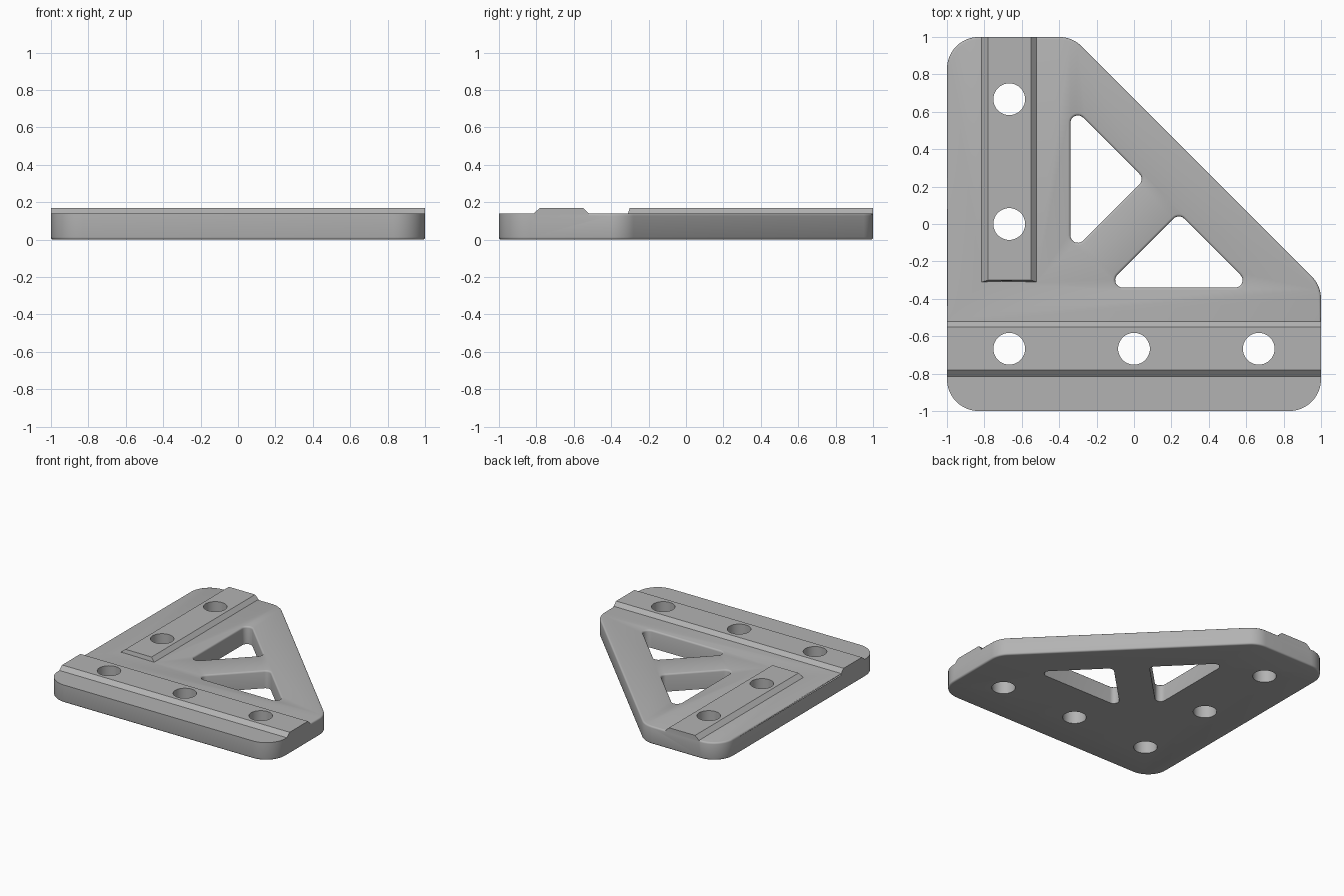
import bpy, bmesh, math
from mathutils import Vector

cube = bpy.data.objects.get("Cube")
if cube:
    bpy.data.objects.remove(cube, do_unlink=True)

grey = bpy.data.materials.new("plain grey")
grey.use_nodes = True
grey.diffuse_color = (0.45, 0.45, 0.45, 1)
grey.node_tree.nodes["Principled BSDF"].inputs["Base Color"].default_value = grey.diffuse_color

PLATE_TOP, RIDGE_TOP = 0.14, 0.17
EDGE = 0.013  # edge rounding


def rounded_ring(corners, radius, z, inset, steps=10):
    """Counter-clockwise convex outline with rounded corners; inset(point) shrinks it."""
    ring = []
    pts = [Vector(c) for c in corners]
    for i, p in enumerate(pts):
        a = (pts[i - 1] - p).normalized()
        b = (pts[(i + 1) % len(pts)] - p).normalized()
        half = a.angle(b) / 2
        centre = p + (a + b).normalized() * radius / math.sin(half)
        start = math.atan2(-a.x, a.y)
        start = math.atan2(a.x, -a.y)
        sweep = math.pi - 2 * half
        for k in range(steps + 1):
            t = start + sweep * k / steps
            # outward normal of the incoming edge, turned towards the outgoing one
            ring.append((*(centre + (radius - inset(p)) * Vector((math.cos(t), math.sin(t)))), z))
    return ring


def loft(name, rings):
    bm = bmesh.new()
    rows = [[bm.verts.new(co) for co in ring] for ring in rings]
    n = len(rows[0])
    for low, high in zip(rows, rows[1:]):
        for i in range(n):
            j = (i + 1) % n
            bm.faces.new((low[i], low[j], high[j], high[i]))
    bm.faces.new(rows[0][::-1])
    bm.faces.new(rows[-1])
    bmesh.ops.recalc_face_normals(bm, faces=bm.faces)
    mesh = bpy.data.meshes.new(name)
    bm.to_mesh(mesh)
    bm.free()
    mesh.materials.append(grey)
    obj = bpy.data.objects.new(name, mesh)
    bpy.context.collection.objects.link(obj)
    return obj


def combine(target, tool, operation):
    mod = target.modifiers.new(operation, "BOOLEAN")
    mod.operation, mod.solver, mod.object = operation, "EXACT", tool
    bpy.context.view_layer.objects.active = target
    bpy.ops.object.modifier_apply(modifier=mod.name)
    bpy.data.objects.remove(tool, do_unlink=True)


# Plate: square with one corner cut off, rounded corners and softened edges
outline = [(-1, -1), (1, -1), (1, -0.33), (-0.33, 1), (-1, 1)]
curve = [(EDGE * (1 - math.sin(t)), EDGE * (1 - math.cos(t)))
         for t in (math.radians(30 * k) for k in range(4))]
rings = [rounded_ring(outline, 0.17, z, lambda p, d=d: d) for d, z in curve]
rings += [rounded_ring(outline, 0.17, PLATE_TOP - z, lambda p, d=d: d if p.y > -0.5 else 0)
          for d, z in reversed(curve)]
plate = loft("bracket_plate", rings)

# Long ridge along the front, and a shorter one along the right side
section = [(-0.815, 0.1), (-0.815, PLATE_TOP), (-0.78, RIDGE_TOP),
           (-0.55, RIDGE_TOP), (-0.52, PLATE_TOP), (-0.52, 0.1)]
combine(plate, loft("front_ridge", [[(x, y, z) for y, z in section] for x in (-1, 1)]), "UNION")
near_end = [-0.31, -0.31, -0.3, -0.3, -0.31, -0.31]
side = [[(x, y, z) for (x, z), y in zip(section, near_end)], [(x, 1, z) for x, z in section]]
combine(plate, loft("side_ridge", side), "UNION")

# Two triangular windows, mirrored across the diagonal, with softened top edges
window = [(-0.34, -0.157), (0.057, 0.24), (-0.34, 0.637)]
for corners in (window, [(y, x) for x, y in reversed(window)]):
    levels = [(0, -0.1), (0, PLATE_TOP - EDGE)]
    levels += [(-d, PLATE_TOP - z) for d, z in
               ((EDGE * (1 - math.cos(t)), EDGE * (1 - math.sin(t)))
                for t in (math.radians(30 * k) for k in range(1, 4)))]
    levels.append((-EDGE, 0.3))
    cutter = loft("window_cutter", [rounded_ring(corners, 0.04, z, lambda p, d=d: d) for d, z in levels])
    combine(plate, cutter, "DIFFERENCE")

# Five round holes through the ridges
for x, y in ((-0.667, 0.667), (-0.667, 0), (-0.667, -0.667), (0, -0.667), (0.667, -0.667)):
    circle = [(x + 0.085 * math.cos(a), y + 0.085 * math.sin(a))
              for a in (math.tau * k / 48 for k in range(48))]
    cutter = loft("hole_cutter", [[(*p, z) for p in circle] for z in (-0.1, 0.3)])
    combine(plate, cutter, "DIFFERENCE")

bpy.ops.object.select_all(action="DESELECT")
plate.select_set(True)
bpy.context.view_layer.objects.active = plate
bpy.ops.object.shade_smooth_by_angle(angle=math.radians(32))
